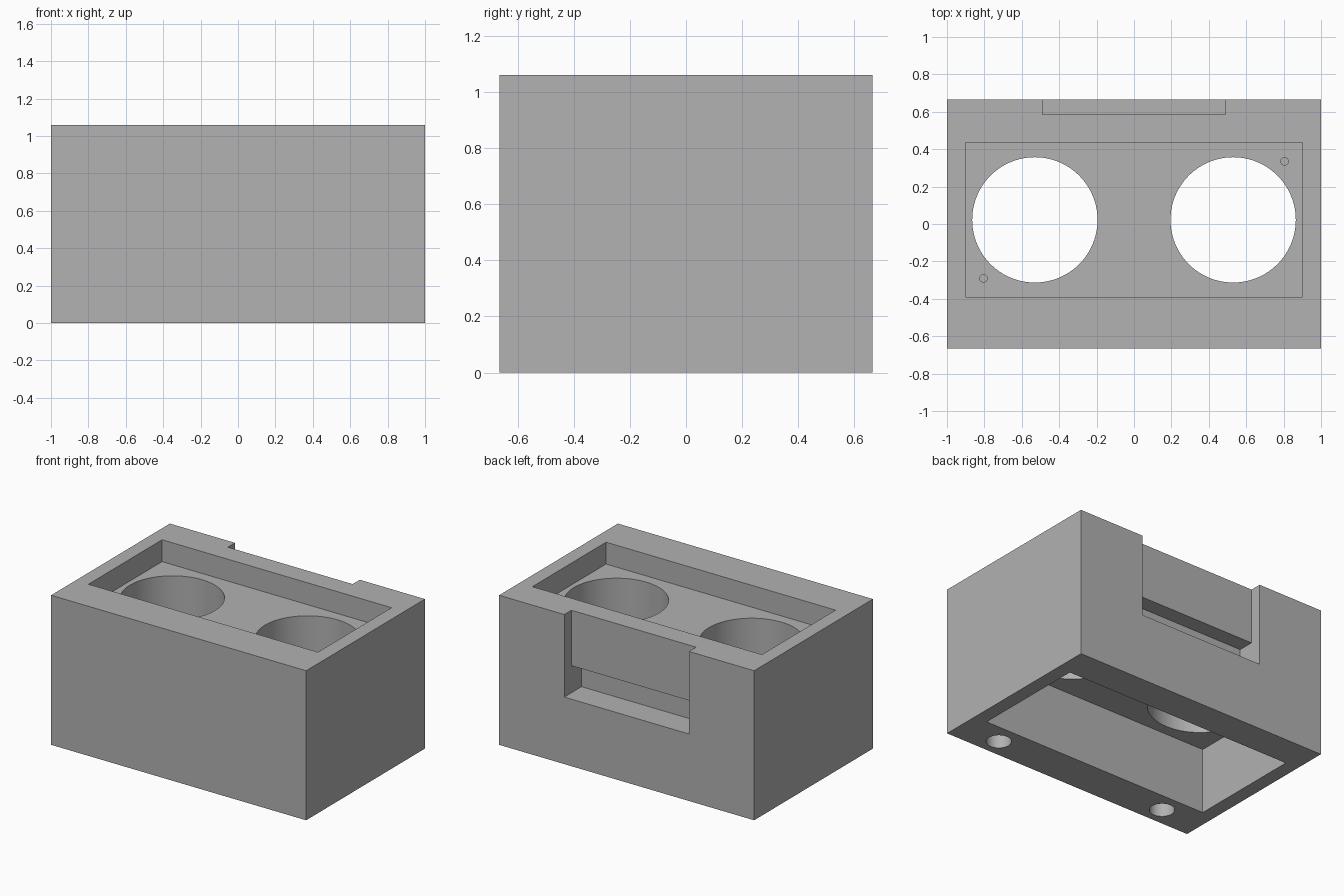
import bpy
import math

default_cube = bpy.data.objects.get("Cube")
if default_cube:
    bpy.data.objects.remove(default_cube, do_unlink=True)

WIDTH, DEPTH, HEIGHT = 2.0, 1.33, 1.06
POCKET_X, POCKET_Y = (-0.9, 0.9), (-0.39, 0.435)
POCKET_FLOOR, CAVITY_TOP = 0.905, 0.464
OVER = 0.1  # how far cutters stick out past the surface

grey = bpy.data.materials.new("plain_grey")
grey.use_nodes = True
colour = (0.445, 0.445, 0.445, 1)
grey.diffuse_color = colour
grey.node_tree.nodes["Principled BSDF"].inputs["Base Color"].default_value = colour


def box(name, xs, ys, zs):
    centre = [(a + b) / 2 for a, b in (xs, ys, zs)]
    bpy.ops.mesh.primitive_cube_add(size=1, location=centre)
    obj = bpy.context.object
    obj.name = name
    obj.scale = [b - a for a, b in (xs, ys, zs)]
    bpy.ops.object.transform_apply(location=True, rotation=True, scale=True)
    return obj


def cylinder(name, x, y, radius, zs, sides):
    bpy.ops.mesh.primitive_cylinder_add(
        vertices=sides, radius=radius, depth=zs[1] - zs[0],
        location=(x, y, (zs[0] + zs[1]) / 2))
    obj = bpy.context.object
    obj.name = name
    return obj


# Solid block
block = box("holder_block", (-WIDTH / 2, WIDTH / 2), (-DEPTH / 2, DEPTH / 2), (0, HEIGHT))
block.data.materials.clear()
block.data.materials.append(grey)

# Shallow pocket on top and deep cavity below
cutters = [
    box("top_pocket_cutter", POCKET_X, POCKET_Y, (POCKET_FLOOR, HEIGHT + OVER)),
    box("bottom_cavity_cutter", POCKET_X, POCKET_Y, (-OVER, CAVITY_TOP)),
]

# Rear notch with an undercut slot beneath its lip
back = DEPTH / 2
notch_x = (-0.489, 0.489)
cutters += [
    box("rear_notch_cutter", notch_x, (0.585, back + OVER), (0.475, HEIGHT + OVER)),
    box("rear_slot_cutter", notch_x, (0.472, back + OVER), (0.475, 0.667)),
]

# Round openings, screw holes in the pocket floor, and sockets underneath
for side, sign in (("right", -1), ("left", 1)):
    cutters += [
        cylinder(side + "_opening_cutter", sign * 0.53, 0.022, 0.335,
                 (CAVITY_TOP - OVER, POCKET_FLOOR + OVER), 96),
        cylinder(side + "_screw_hole_cutter", sign * 0.805, 0.022 + sign * 0.313, 0.02,
                 (0.7, POCKET_FLOOR + OVER), 24),
        cylinder(side + "_socket_cutter", sign * 0.68, -0.533, 0.081, (-OVER, 0.3), 48),
    ]

# Carve every cutter out of the block
for cutter in cutters:
    cutter.hide_render = True
    bpy.ops.object.select_all(action="DESELECT")
    block.select_set(True)
    bpy.context.view_layer.objects.active = block
    cut = block.modifiers.new(cutter.name, "BOOLEAN")
    cut.operation = "DIFFERENCE"
    cut.solver = "EXACT"
    cut.object = cutter
    bpy.ops.object.modifier_apply(modifier=cut.name)
    bpy.data.objects.remove(cutter, do_unlink=True)

bpy.ops.object.shade_smooth_by_angle(angle=math.radians(30))
